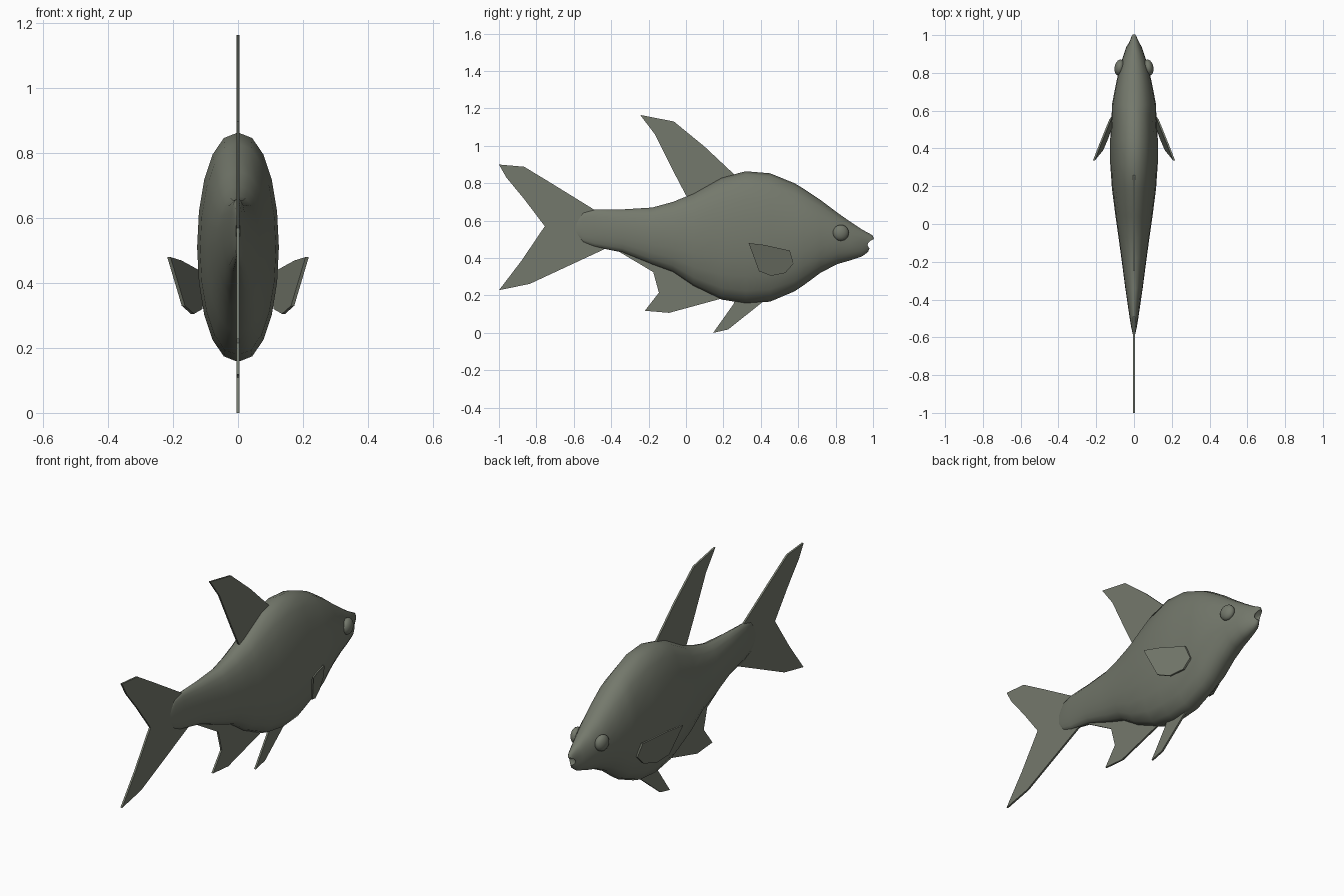
import bpy, bmesh, math
from mathutils import Matrix

if "Cube" in bpy.data.objects:
    bpy.data.objects.remove(bpy.data.objects["Cube"])

grey = bpy.data.materials.new("olive_grey")
grey.diffuse_color = (0.175, 0.19, 0.15, 1)
grey.use_nodes = True
grey.node_tree.nodes["Principled BSDF"].inputs["Base Color"].default_value = grey.diffuse_color


def finish(name, bm, angle):
    bmesh.ops.recalc_face_normals(bm, faces=bm.faces[:])
    mesh = bpy.data.meshes.new(name)
    bm.to_mesh(mesh)
    bm.free()
    mesh.materials.append(grey)
    ob = bpy.data.objects.new(name, mesh)
    bpy.context.collection.objects.link(ob)
    bpy.ops.object.select_all(action='DESELECT')
    ob.select_set(True)
    bpy.context.view_layer.objects.active = ob
    bpy.ops.object.shade_smooth_by_angle(angle=math.radians(angle))
    return ob


# Body: oval rings lofted from tail root to snout (y, bottom, top, half width)
STATIONS = [
    (-0.585, 0.52, 0.60, 0.006), (-0.55, 0.483, 0.645, 0.014),
    (-0.49, 0.46, 0.66, 0.024), (-0.34, 0.43, 0.66, 0.046),
    (-0.18, 0.365, 0.67, 0.067), (-0.07, 0.325, 0.70, 0.082),
    (0.04, 0.25, 0.745, 0.098), (0.19, 0.178, 0.83, 0.117),
    (0.32, 0.157, 0.864, 0.126), (0.45, 0.167, 0.853, 0.126),
    (0.58, 0.222, 0.80, 0.118), (0.63, 0.255, 0.77, 0.117),
    (0.72, 0.322, 0.71, 0.100), (0.81, 0.368, 0.642, 0.081),
    (0.88, 0.388, 0.593, 0.060), (0.94, 0.408, 0.553, 0.040),
    (0.985, 0.432, 0.522, 0.022),
]
SIDES = 20
bm = bmesh.new()
rings = []
for i, (y, lo, hi, w) in enumerate(STATIONS):
    ring = []
    for k in range(SIDES):
        c, s = (f(2 * math.pi * k / SIDES) for f in (math.cos, math.sin))
        x = w * math.copysign(abs(c) ** 0.9, c)
        yy = y
        if i == len(STATIONS) - 1:      # lips: mouth corner pulled back
            yy += 0.012 * s - 0.02 * c * c
        ring.append(bm.verts.new((x, yy, (lo + hi) / 2 + (hi - lo) / 2 * s)))
    rings.append(ring)
for a, b in zip(rings, rings[1:]):
    for k in range(SIDES):
        n = (k + 1) % SIDES
        bm.faces.new((a[k], a[n], b[n], b[k]))
bm.faces.new(rings[0])
# Mouth: upper and lower lip edges folding in to a recessed slit
inner = [bm.verts.new((v.co.x * 0.85, v.co.y + 0.008, 0.478 + (v.co.z - 0.478) * 0.55))
         for v in rings[-1]]
back = bm.verts.new((0, 0.955, 0.476))
for k in range(SIDES):
    n = (k + 1) % SIDES
    bm.faces.new((rings[-1][k], rings[-1][n], inner[n], inner[k]))
    bm.faces.new((inner[k], inner[n], back))
finish("body", bm, 50)


# Fins: thin plates cut from side profiles (y, z); x follows a tilted plane
def fin(name, pts, plane=lambda y, z: 0.0, half=0.005, sides=(1,)):
    for sx in sides:
        bm = bmesh.new()
        front = [bm.verts.new((sx * (plane(y, z) + half), y, z)) for y, z in pts]
        rear = [bm.verts.new((sx * (plane(y, z) - half), y, z)) for y, z in pts]
        bm.faces.new(front)
        bm.faces.new(rear[::-1])
        for k in range(len(pts)):
            n = (k + 1) % len(pts)
            bm.faces.new((front[k], rear[k], rear[n], front[n]))
        suffix = "" if len(sides) == 1 else ("_right" if sx > 0 else "_left")
        finish(name + suffix, bm, 30)


fin("dorsal_fin", [(-0.245, 1.165), (-0.065, 1.13), (0.10, 0.995), (0.26, 0.845),
                   (0.24, 0.76), (0.04, 0.69), (0.0, 0.735), (-0.055, 0.84), (-0.165, 1.06)])
fin("tail_fin", [(-1.0, 0.90), (-0.865, 0.888), (-0.72, 0.80), (-0.485, 0.655), (-0.43, 0.56),
                 (-0.42, 0.455), (-0.835, 0.262), (-1.0, 0.228), (-0.88, 0.385),
                 (-0.755, 0.57), (-0.865, 0.715), (-0.96, 0.83)])
fin("anal_fin", [(-0.36, 0.435), (-0.175, 0.325), (-0.145, 0.215), (-0.22, 0.118),
                 (-0.09, 0.107), (0.185, 0.182), (0.17, 0.27), (-0.1, 0.41)])
fin("pelvic_fin", [(0.145, 0.0), (0.225, 0.018), (0.41, 0.165), (0.38, 0.22), (0.27, 0.2),
                   (0.255, 0.155)])
fin("pectoral_fin", [(0.335, 0.48), (0.42, 0.47), (0.555, 0.44), (0.575, 0.37), (0.53, 0.32),
                     (0.455, 0.305), (0.39, 0.33)],
    plane=lambda y, z: 0.213 - 0.37 * (y - 0.335) + 0.162 * (z - 0.48), sides=(1, -1))

# Eyes: flattened spheres following the slope of the head
for sx, side in ((1, "right"), (-1, "left")):
    bm = bmesh.new()
    bmesh.ops.create_uvsphere(bm, u_segments=20, v_segments=12, radius=1)
    bm.transform(Matrix.Translation((sx * 0.076, 0.828, 0.535))
                 @ Matrix.Rotation(sx * math.radians(10), 4, 'Z')
                 @ Matrix.Diagonal((0.027, 0.043, 0.043, 1)))
    finish("eye_" + side, bm, 60)
